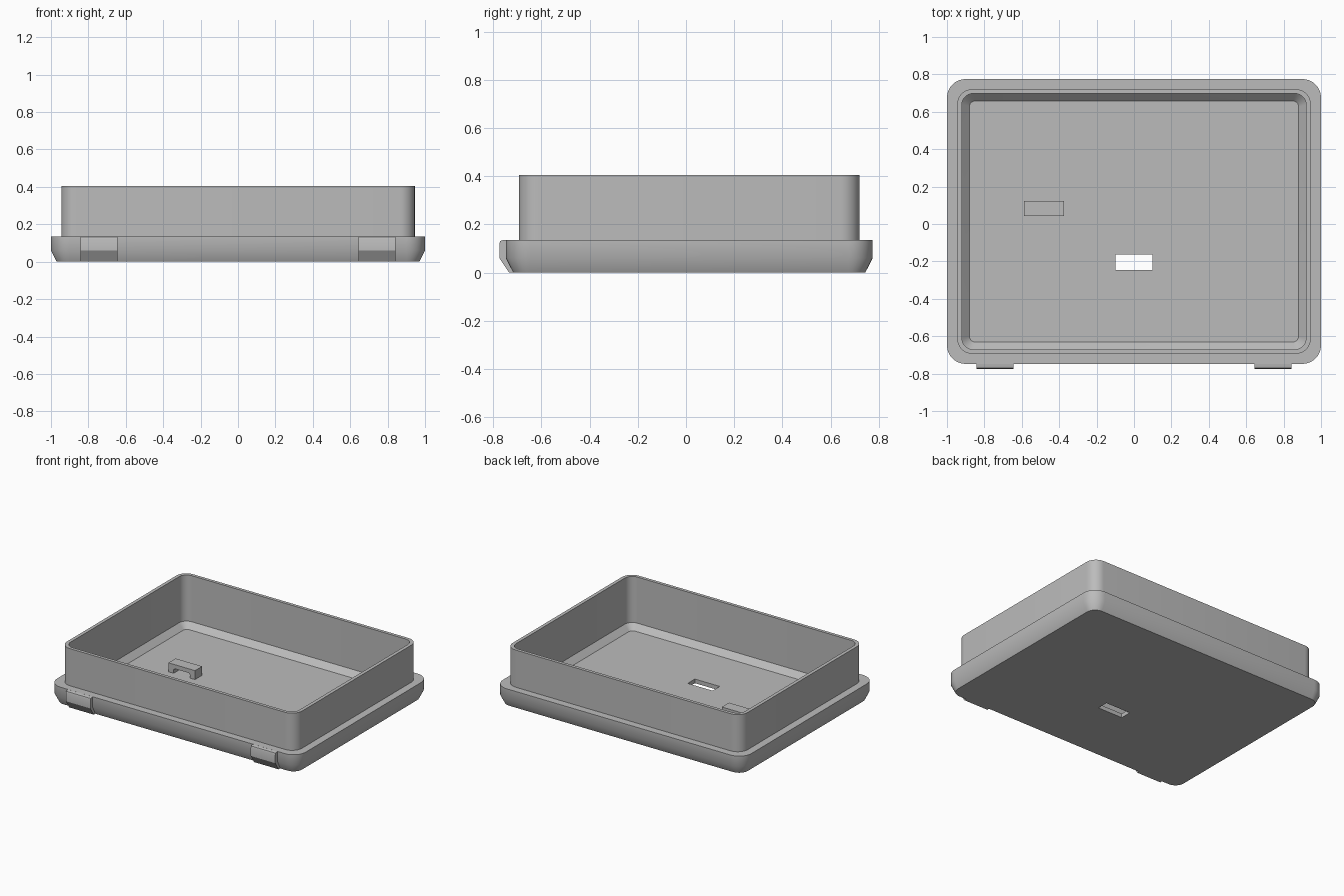
import bpy, bmesh, math

cube = bpy.data.objects.get("Cube")
if cube:
    bpy.data.objects.remove(cube, do_unlink=True)

CENTRE_Y = 0.0135

grey = bpy.data.materials.new("plain_grey")
grey.use_nodes = True
grey.diffuse_color = (0.5, 0.5, 0.5, 1)
grey.node_tree.nodes["Principled BSDF"].inputs["Base Color"].default_value = (0.5, 0.5, 0.5, 1)


def finish(name, bm):
    bmesh.ops.recalc_face_normals(bm, faces=bm.faces)
    mesh = bpy.data.meshes.new(name)
    bm.to_mesh(mesh)
    bm.free()
    mesh.materials.append(grey)
    obj = bpy.data.objects.new(name, mesh)
    bpy.context.collection.objects.link(obj)
    return obj


def activate(obj):
    bpy.ops.object.select_all(action='DESELECT')
    obj.select_set(True)
    bpy.context.view_layer.objects.active = obj


def smooth(obj):
    activate(obj)
    bpy.ops.object.shade_smooth_by_angle(angle=math.radians(30))


def rounded_ring(bm, hx, hy, radius, z, steps=8):
    """Rounded rectangle of vertices, going round from the +x +y corner."""
    ring = []
    for quarter, (sx, sy) in enumerate([(1, 1), (-1, 1), (-1, -1), (1, -1)]):
        for i in range(steps + 1):
            a = (quarter + i / steps) * math.pi / 2
            ring.append(bm.verts.new((sx * (hx - radius) + radius * math.cos(a),
                                      CENTRE_Y + sy * (hy - radius) + radius * math.sin(a), z)))
    return ring


def extrude_profile(name, points, place, start, end):
    """Extrude a closed 2D profile; place maps (u, v, depth) to a position."""
    bm = bmesh.new()
    a, b = ([bm.verts.new(place(u, v, d)) for u, v in points] for d in (start, end))
    bm.faces.new(a)
    bm.faces.new(b)
    n = len(points)
    for i in range(n):
        j = (i + 1) % n
        bm.faces.new((a[i], a[j], b[j], b[i]))
    return finish(name, bm)


# Tray body: flared base, ledge, upright wall and chamfered inside floor
sections = [
    (0.97, 0.731, 0.07, 0.0),
    (1.0, 0.7615, 0.10, 0.06),
    (1.0, 0.7615, 0.10, 0.135),
    (0.945, 0.7075, 0.08, 0.135),
    (0.945, 0.7075, 0.08, 0.405),
    (0.92, 0.684, 0.06, 0.405),
    (0.92, 0.684, 0.06, 0.07),
    (0.88, 0.644, 0.03, 0.03),
]
bm = bmesh.new()
rings = [rounded_ring(bm, *s) for s in sections]
for low, high in zip(rings, rings[1:]):
    for i in range(len(low)):
        j = (i + 1) % len(low)
        bm.faces.new((low[i], low[j], high[j], high[i]))
bm.faces.new(rings[0])
bm.faces.new(rings[-1])
tray = finish("tray_body", bm)

# Slot through the floor
cutter = extrude_profile("slot_cutter", [(-0.1, -0.245), (0.1, -0.245), (0.1, -0.163), (-0.1, -0.163)],
                         lambda u, v, d: (u, v, d), -0.1, 0.1)
cut = tray.modifiers.new("slot", 'BOOLEAN')
cut.operation = 'DIFFERENCE'
cut.solver = 'EXACT'
cut.object = cutter
activate(tray)
bpy.ops.object.modifier_apply(modifier=cut.name)
bpy.data.objects.remove(cutter, do_unlink=True)
smooth(tray)

# Front latch tabs following the flare of the base
tab = [(-0.70, 0.001), (-0.735, 0.0), (-0.775, 0.06), (-0.775, 0.12),
       (-0.771, 0.131), (-0.76, 0.135), (-0.72, 0.134)]
for side, name in ((-1, "right_latch_tab"), (1, "left_latch_tab")):
    smooth(extrude_profile(name, tab, lambda u, v, d: (d, u, v), side * 0.645, side * 0.842))

# Small arched strap bridge standing on the floor
half = [(0.107, 0.025), (0.107, 0.095), (0.065, 0.025), (0.065, 0.055), (0.055, 0.065)]
outer, inner = half[:2], half[2:]
right = outer[::-1] + inner
arch = right + [(-x, z) for x, z in reversed(right)]
bridge = extrude_profile("strap_bridge", arch[:1] + [outer[0]] + inner
                         + [(-x, z) for x, z in reversed(inner)]
                         + [(-x, z) for x, z in outer],
                         lambda u, v, d: (u - 0.482, d, v), 0.042, 0.124)
smooth(bridge)
